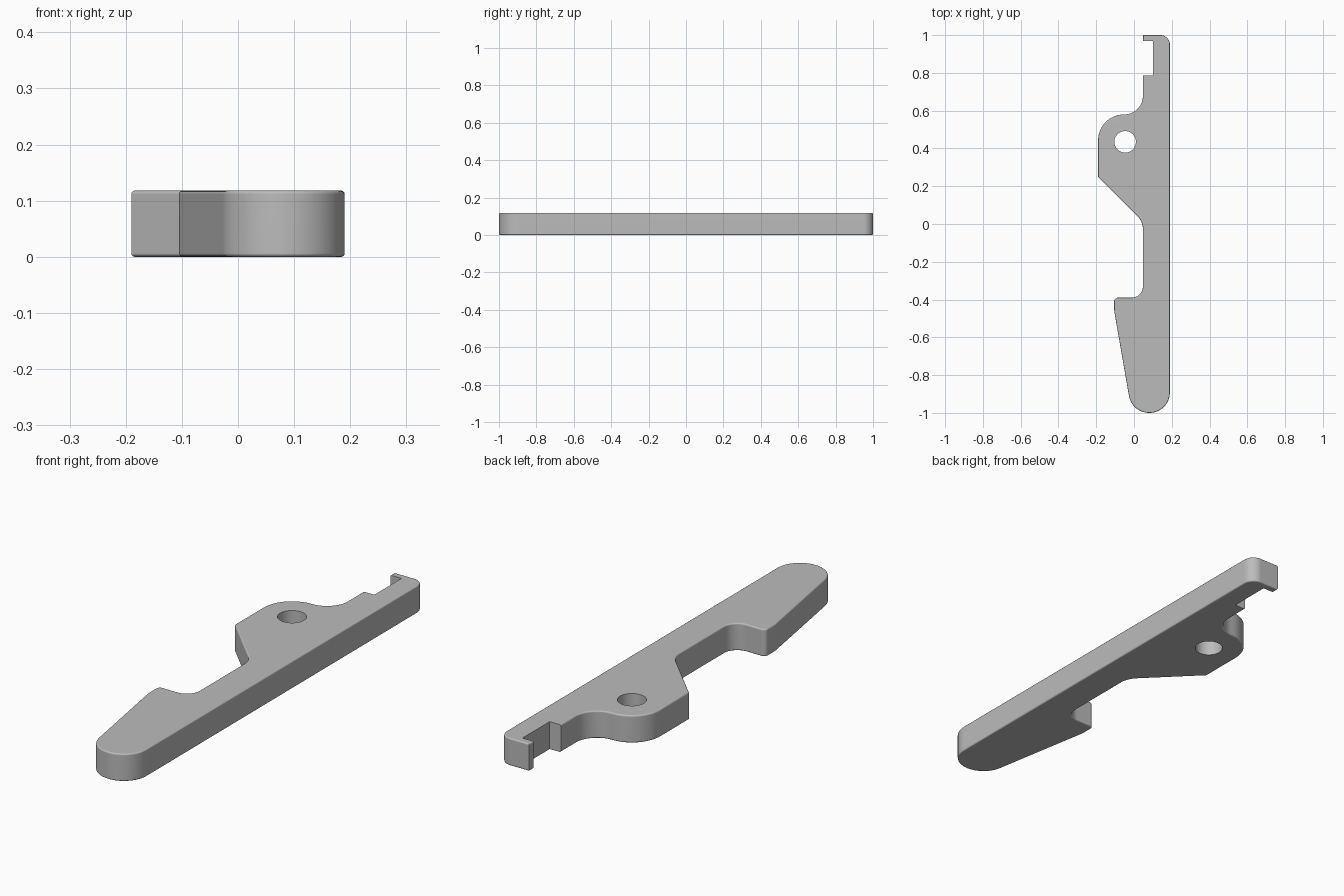
import bpy, bmesh, math
from mathutils import Vector

cube = bpy.data.objects.get("Cube")
if cube:
    bpy.data.objects.remove(cube, do_unlink=True)

HEIGHT = 0.118
EDGE = 0.01

grey = bpy.data.materials.new("plain grey")
grey.use_nodes = True
colour = (0.5, 0.5, 0.5, 1)
grey.diffuse_color = colour
grey.node_tree.nodes["Principled BSDF"].inputs["Base Color"].default_value = colour


def rounded(corners, steps=14):
    """Turn (x, y, radius) corners into an outline with arc fillets."""
    out = []
    for i, (x, y, r) in enumerate(corners):
        p = Vector((x, y))
        if r == 0:
            out.append(p)
            continue
        a = (Vector(corners[i - 1][:2]) - p).normalized()
        b = (Vector(corners[(i + 1) % len(corners)][:2]) - p).normalized()
        half = a.angle(b) / 2
        centre = p + (a + b).normalized() * r / math.sin(half)
        start = p + a * r / math.tan(half) - centre
        end = p + b * r / math.tan(half) - centre
        sweep = start.angle(end)
        for k in range(steps + 1):
            t = k / steps
            out.append(centre + (start * math.sin((1 - t) * sweep)
                                 + end * math.sin(t * sweep)) / math.sin(sweep))
    return out


def prism(name, outline, z0, z1, bevel=0):
    bm = bmesh.new()
    base = bm.faces.new([bm.verts.new((p.x, p.y, z0)) for p in outline])
    grown = bmesh.ops.extrude_face_region(bm, geom=[base])["geom"]
    for v in grown:
        if isinstance(v, bmesh.types.BMVert):
            v.co.z = z1
    bmesh.ops.recalc_face_normals(bm, faces=bm.faces)
    if bevel:
        rims = [e for e in bm.edges if abs(e.verts[0].co.z - e.verts[1].co.z) < 1e-5]
        bmesh.ops.bevel(bm, geom=rims, offset=bevel, segments=4, profile=0.5,
                        affect='EDGES', clamp_overlap=True)
    mesh = bpy.data.meshes.new(name)
    bm.to_mesh(mesh)
    bm.free()
    mesh.materials.append(grey)
    obj = bpy.data.objects.new(name, mesh)
    bpy.context.collection.objects.link(obj)
    return obj


# Lever body: straight back edge, pivot lobe, finger grip and rounded tip
body = prism("lever_body", rounded([
    (0.19, -1, 0.109), (0.19, 1, 0.05), (0.047, 1, 0),
    (0.047, 0.58, 0.098), (-0.19, 0.58, 0.137), (-0.19, 0.25, 0),
    (0.047, 0.013, 0.1), (0.047, -0.39, 0.06), (-0.105, -0.39, 0.02),
    (-0.105, -0.46, 0.15), (-0.011, -1, 0.109)]), 0, HEIGHT, EDGE)

# Cutters: pivot hole and the latch notch behind the hook
hole = [Vector((-0.047 + 0.057 * math.cos(a), 0.435 + 0.057 * math.sin(a)))
        for a in (math.tau * k / 48 for k in range(48))]
notch = [Vector(p) for p in ((0, 0.785), (0.1, 0.785), (0.1, 0.97), (0, 0.97))]

bpy.context.view_layer.objects.active = body
body.select_set(True)
for name, outline in (("pivot_hole_cutter", hole), ("notch_cutter", notch)):
    cutter = prism(name, outline, -0.1, HEIGHT + 0.1)
    cutter.hide_render = True
    cut = body.modifiers.new(name, 'BOOLEAN')
    cut.operation = 'DIFFERENCE'
    cut.solver = 'EXACT'
    cut.object = cutter
    bpy.ops.object.modifier_apply(modifier=cut.name)
    bpy.data.objects.remove(cutter, do_unlink=True)

# Smooth curves, crisp corners, flat caps
bpy.ops.object.shade_smooth_by_angle(angle=math.radians(30))
weighted = body.modifiers.new("even_normals", 'WEIGHTED_NORMAL')
weighted.keep_sharp = True
